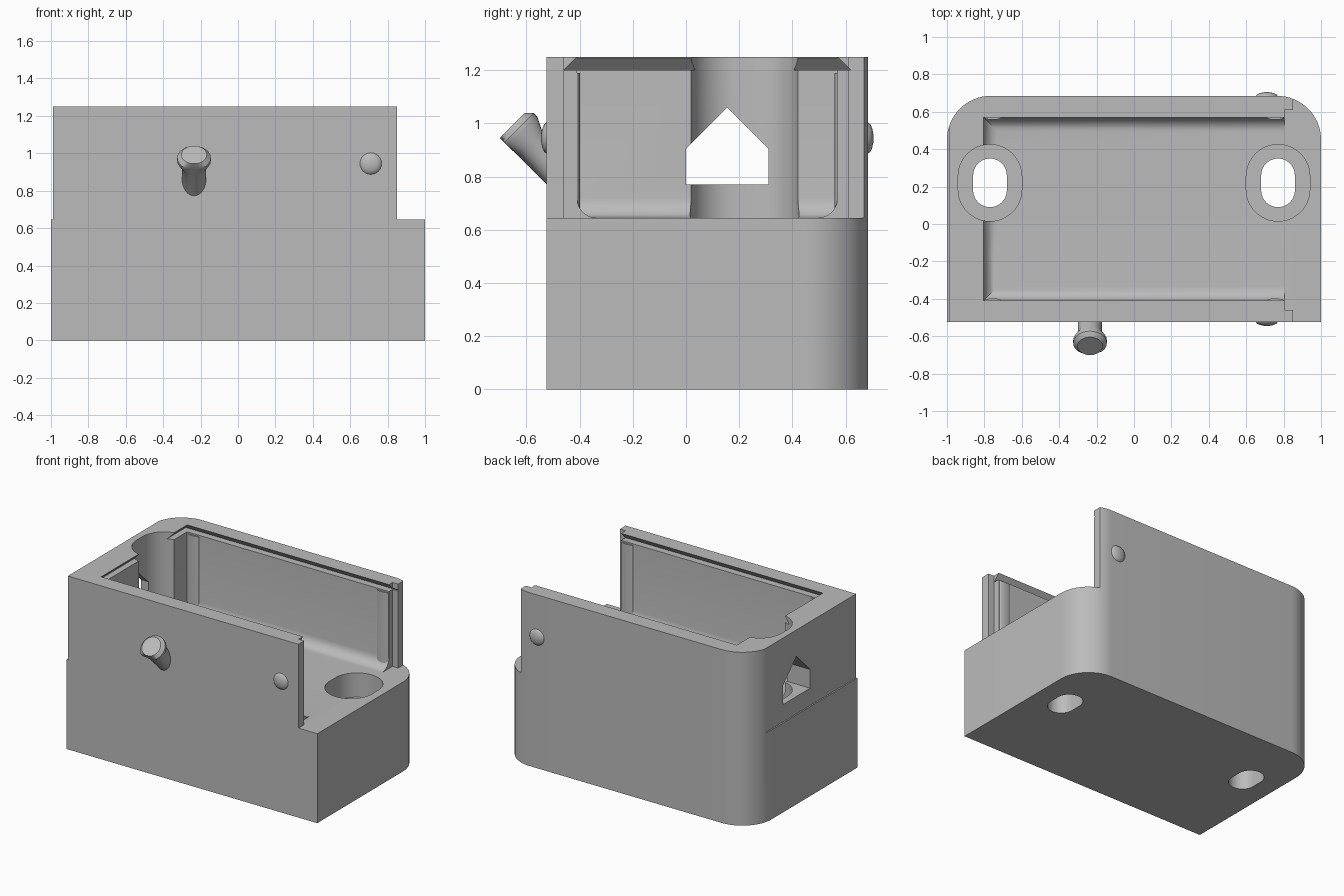
import bpy, bmesh, math
from mathutils import Vector

cube = bpy.data.objects.get("Cube")
if cube:
    bpy.data.objects.remove(cube, do_unlink=True)

grey = bpy.data.materials.new("plain grey")
grey.use_nodes = True
grey.diffuse_color = (0.5, 0.5, 0.5, 1)
grey.node_tree.nodes["Principled BSDF"].inputs["Base Color"].default_value = (0.5, 0.5, 0.5, 1)

FRONT, BACK, TOP, FLOOR = -0.525, 0.685, 1.25, 0.645
IN_FRONT, IN_BACK = -0.41, 0.57
SLOT_X, SLOT_Y = 0.77, 0.22


def make(name, bm):
    bmesh.ops.recalc_face_normals(bm, faces=bm.faces)
    mesh = bpy.data.meshes.new(name)
    bm.to_mesh(mesh)
    bm.free()
    mesh.materials.append(grey)
    ob = bpy.data.objects.new(name, mesh)
    bpy.context.collection.objects.link(ob)
    return ob


def loft(name, rings):
    """Closed solid through rings of equal point count."""
    bm = bmesh.new()
    loops = [[bm.verts.new(p) for p in ring] for ring in rings]
    n = len(loops[0])
    for a, b in zip(loops, loops[1:]):
        for i in range(n):
            j = (i + 1) % n
            bm.faces.new((a[i], a[j], b[j], b[i]))
    bm.faces.new(loops[0][::-1])
    bm.faces.new(loops[-1])
    return make(name, bm)


def rect(x0, x1, y0, y1, z):
    return [(x0, y0, z), (x1, y0, z), (x1, y1, z), (x0, y1, z)]


def box(name, x0, x1, y0, y1, z0, z1):
    return loft(name, [rect(x0, x1, y0, y1, z) for z in (z0, z1)])


def arc(cx, cy, r, start, end, steps=16):
    angles = [math.radians(start + (end - start) * i / steps) for i in range(steps + 1)]
    return [(cx + r * math.cos(a), cy + r * math.sin(a)) for a in angles]


def column(name, outline, z0, z1):
    return loft(name, [[(x, y, z) for x, y in outline] for z in (z0, z1)])


def stadium(cx, r, half):
    return (arc(cx, SLOT_Y + half - r, r, 0, 180, 24)
            + arc(cx, SLOT_Y - half + r, r, 180, 360, 24))


# Housing block with two rounded rear corners
R = 0.235
outline = [(-1, FRONT), (1, FRONT)] + arc(1 - R, BACK - R, R, 0, 90) + arc(R - 1, BACK - R, R, 90, 180)
housing = column("housing", outline, 0, TOP)

# Main cavity with rounded floor edges
cavity = box("cavity_cutter", -0.805, 0.95, IN_FRONT, IN_BACK, FLOOR, 1.4)
bm = bmesh.new()
bm.from_mesh(cavity.data)
low = [e for e in bm.edges if all(v.co.z < 0.7 for v in e.verts)
       and any(v.co.x < 0 for v in e.verts)]
bmesh.ops.bevel(bm, geom=low, offset=0.075, segments=6, profile=0.5, affect='EDGES')
bm.to_mesh(cavity.data)
bm.free()

cutters = [cavity]
# Open end, stepped wall ends and shallow relief on the left side
cutters.append(box("end_cutter", 0.85, 1.2, -1, 1, FLOOR, 1.4))
cutters.append(box("rabbet_cutter", 0.805, 0.9, -0.46, 0.61, FLOOR, 1.4))
cutters.append(box("relief_cutter", -1.2, -0.99, -1, 1, FLOOR, 1.4))
# Dovetail track for a sliding lid
cutters.append(loft("track_cutter", [
    rect(-0.85, 1.1, IN_FRONT - 0.05, IN_BACK + 0.05, 1.2),
    rect(-0.78, 1.1, IN_FRONT + 0.02, IN_BACK - 0.02, 1.27)]))
# Counterbored mounting slots
for side in (-1, 1):
    cutters.append(column("counterbore_cutter", stadium(side * SLOT_X, 0.17, 0.205), 0.47, 1.4))
    cutters.append(column("slot_cutter", stadium(side * SLOT_X, 0.09, 0.13), -0.1, 0.6))
# Peaked cable window in the end wall
window = [(0, 0.77), (0.31, 0.77), (0.31, 0.905), (0.155, 1.06), (0, 0.905)]
cutters.append(loft("window_cutter", [[(x, y, z) for y, z in window] for x in (-1.1, -0.7)]))

for c in cutters:
    c.hide_render = True
    mod = housing.modifiers.new(c.name, 'BOOLEAN')
    mod.operation, mod.solver, mod.object = 'DIFFERENCE', 'EXACT', c
bpy.context.view_layer.update()
carved = bpy.data.meshes.new_from_object(
    housing.evaluated_get(bpy.context.evaluated_depsgraph_get()))
housing.modifiers.clear()
housing.data = carved
for c in cutters:
    bpy.data.objects.remove(c, do_unlink=True)
parts = [housing]

# Domed snap buttons on the front and back
for name, y, s in (("front_button", FRONT, -1), ("back_button", BACK, 1)):
    rings = []
    for out, r in ((-0.02, 0.058), (0, 0.058), (0.008, 0.052), (0.015, 0.036), (0.02, 0.012)):
        rings.append([(x, y + s * out, z) for x, z in arc(0.71, 0.945, r, 0, 345, 23)])
    parts.append(loft(name, rings))

# Shallow vertical ribs on the inner walls
for y in (IN_FRONT, IN_BACK):
    for x in (-0.755, 0.755):
        oval = [(x + 0.045 * a, y + 0.012 * b) for a, b in arc(0, 0, 1, 0, 345, 23)]
        parts.append(column("inner_rib", oval, 0.68, 1.19))

# Slanted hook pin with a flared head, flat underneath
rings = []
up, along = Vector((0, 1, 1)).normalized(), Vector((0, -1, 1)).normalized()
for d, r in ((0.9, 0.065), (1.07, 0.065), (1.12, 0.09), (1.14, 0.09), (1.163, 0.068)):
    rings.append([Vector((u - 0.235, 0, 0)) + up * (0.24 + max(v, -0.067)) + along * d
                  for u, v in arc(0, 0, r, 0, 345, 23)])
parts.append(loft("hook_pin", rings))

# Smooth curved faces, keep hard edges
bpy.ops.object.select_all(action='DESELECT')
for ob in parts:
    ob.select_set(True)
bpy.context.view_layer.objects.active = housing
bpy.ops.object.shade_smooth_by_angle(angle=math.radians(30))
